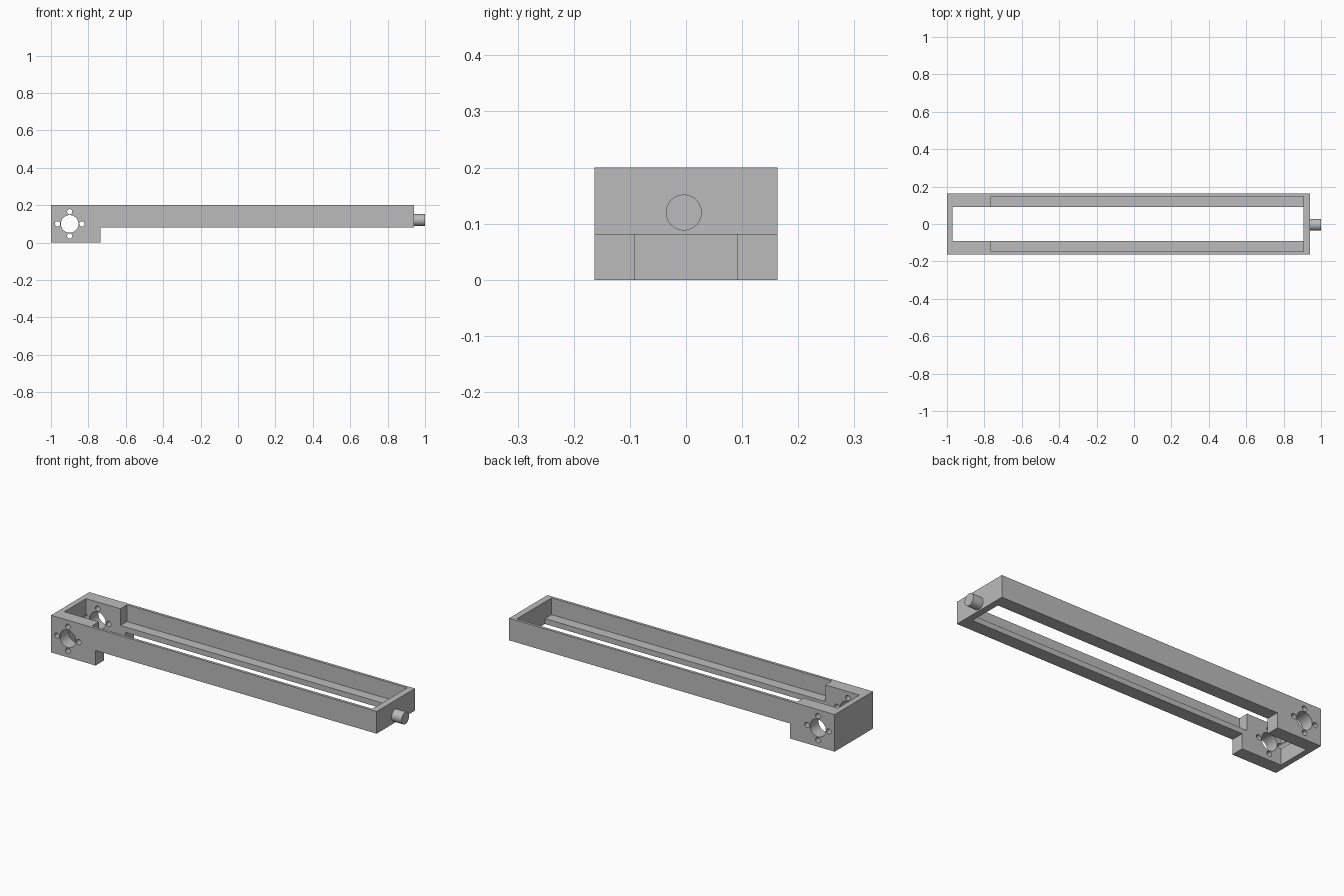
import bpy, bmesh, math
from mathutils import Matrix, Vector

cube = bpy.data.objects.get("Cube")
if cube:
    bpy.data.objects.remove(cube, do_unlink=True)

grey = bpy.data.materials.new("plain grey")
grey.use_nodes = True
COLOUR = (0.5, 0.5, 0.5, 1)
grey.diffuse_color = COLOUR
grey.node_tree.nodes["Principled BSDF"].inputs["Base Color"].default_value = COLOUR


def finish(name, bm):
    bmesh.ops.recalc_face_normals(bm, faces=bm.faces)
    mesh = bpy.data.meshes.new(name)
    bm.to_mesh(mesh)
    bm.free()
    mesh.materials.append(grey)
    ob = bpy.data.objects.new(name, mesh)
    bpy.context.collection.objects.link(ob)
    return ob


def box(name, x0, x1, half_y, z0, z1):
    bm = bmesh.new()
    size = Matrix.Diagonal((x1 - x0, 2 * half_y, z1 - z0, 1))
    centre = Matrix.Translation(((x0 + x1) / 2, 0, (z0 + z1) / 2))
    bmesh.ops.create_cube(bm, size=1, matrix=centre @ size)
    return finish(name, bm)


def cylinder(name, centre, radius, length, axis, segments=48):
    bm = bmesh.new()
    turn = Vector((0, 0, 1)).rotation_difference(Vector(axis)).to_matrix().to_4x4()
    bmesh.ops.create_cone(bm, cap_ends=True, segments=segments, radius1=radius,
                          radius2=radius, depth=length,
                          matrix=Matrix.Translation(centre) @ turn)
    return finish(name, bm)


def smooth(ob):
    bpy.ops.object.select_all(action="DESELECT")
    ob.select_set(True)
    bpy.context.view_layer.objects.active = ob
    bpy.ops.object.shade_smooth_by_angle(angle=math.radians(30))


# Side silhouette: long beam with a deeper mounting block at one end
END, TOP, UNDER, HALF = 0.94, 0.2, 0.081, 0.163
OPEN = 0.092
bm = bmesh.new()
outline = [(-1, 0), (-0.735, 0), (-0.735, UNDER), (END, UNDER), (END, TOP), (-1, TOP)]
face = bm.faces.new([bm.verts.new((x, -HALF, z)) for x, z in outline])
extruded = bmesh.ops.extrude_face_region(bm, geom=[face])["geom"]
bmesh.ops.translate(bm, vec=(0, 2 * HALF, 0),
                    verts=[v for v in extruded if isinstance(v, bmesh.types.BMVert)])
frame = finish("frame", bm)

# Through opening, wider upper pocket that leaves a ledge, and mounting holes
cutters = [
    box("opening_cutter", -0.97, 0.905, OPEN, -0.1, 0.3),
    box("pocket_cutter", -0.765, 0.905, 0.148, 0.11, 0.3),
    cylinder("shaft_hole_cutter", (-0.9, 0, 0.1), 0.047, 1, (0, 1, 0)),
]
for i in range(4):
    a = i * math.pi / 2
    spot = (-0.9 + 0.065 * math.cos(a), 0, 0.1 + 0.065 * math.sin(a))
    cutters.append(cylinder("screw_hole_cutter", spot, 0.014, 1, (0, 1, 0), 24))

for cutter in cutters:
    mod = frame.modifiers.new(cutter.name, "BOOLEAN")
    mod.operation = "DIFFERENCE"
    mod.solver = "EXACT"
    mod.object = cutter

# Bake the cuts and drop the cutters
bpy.context.view_layer.update()
cut = bpy.data.meshes.new_from_object(
    frame.evaluated_get(bpy.context.evaluated_depsgraph_get()))
frame.modifiers.clear()
frame.data = cut
for cutter in cutters:
    bpy.data.objects.remove(cutter, do_unlink=True)
smooth(frame)

# End peg
peg = cylinder("end_peg", (0.965, -0.004, 0.12), 0.032, 0.07, (1, 0, 0))
smooth(peg)
